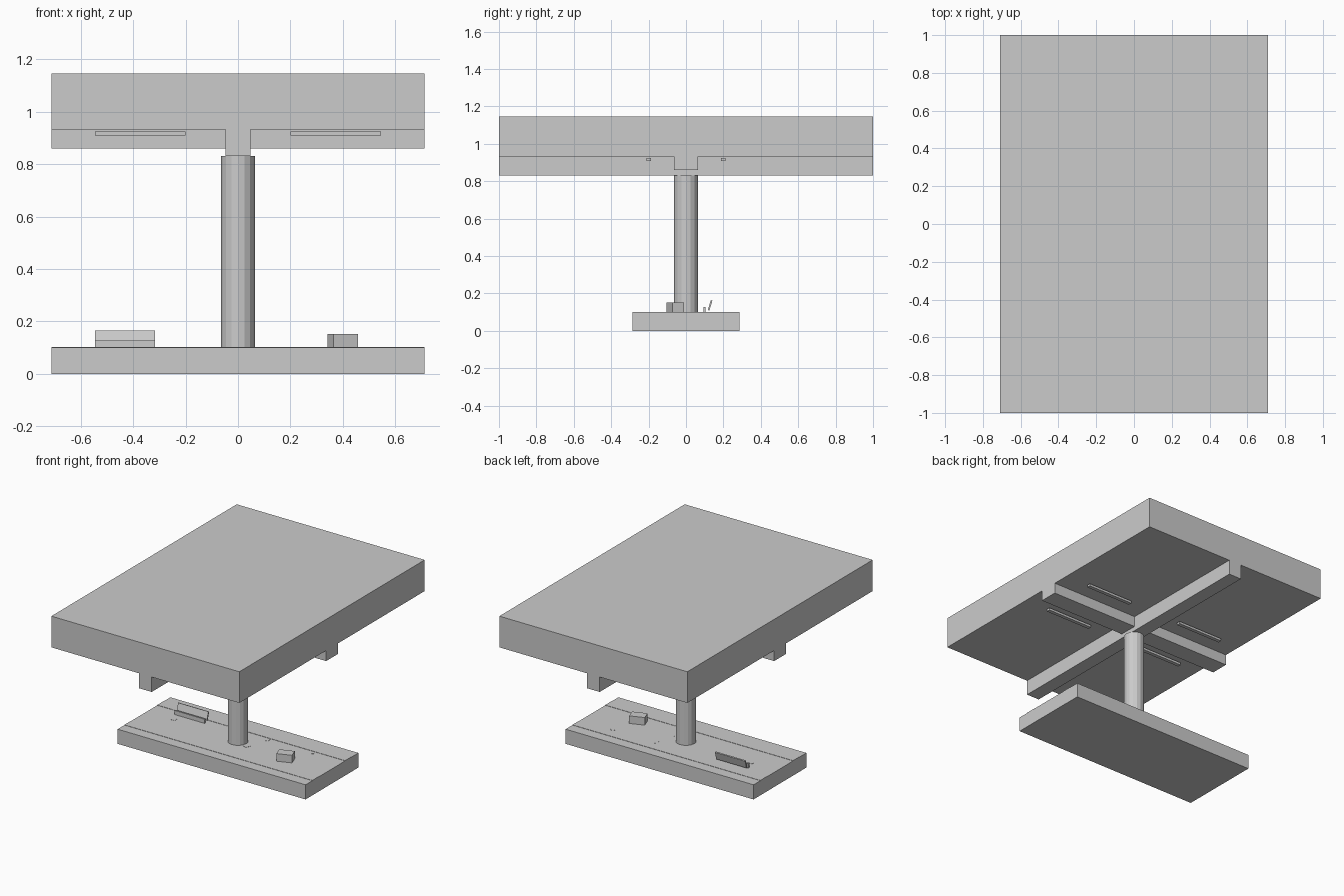
import bpy, math

if "Cube" in bpy.data.objects:
    bpy.data.objects.remove(bpy.data.objects["Cube"])

grey = bpy.data.materials.new("concrete_grey")
grey.diffuse_color = (0.6, 0.6, 0.6, 1)
grey.use_nodes = True
grey.node_tree.nodes["Principled BSDF"].inputs["Base Color"].default_value = grey.diffuse_color


def box(name, x, y, z, rot=(0, 0, 0)):
    """Box from (min, max) ranges, optionally turned about its centre."""
    bpy.ops.mesh.primitive_cube_add(
        size=1, location=[(r[0] + r[1]) / 2 for r in (x, y, z)], rotation=rot)
    ob = bpy.context.object
    ob.name = name
    for v in ob.data.vertices:
        for i, r in enumerate((x, y, z)):
            v.co[i] *= r[1] - r[0]
    ob.data.materials.append(grey)
    return ob


HX = 0.71  # half length along the platform

# platform slab
box("platform", (-HX, HX), (-0.285, 0.285), (0, 0.1))

# thin safety stripes along both platform edges
for s, side in ((-1, "front"), (1, "back")):
    y = sorted((s * 0.142, s * 0.212))
    box("safety_stripe_" + side, (-HX, HX), y, (0.0995, 0.102))

# central column
bpy.ops.mesh.primitive_cylinder_add(
    vertices=16, radius=0.064, depth=0.73, location=(0, 0, 0.465))
column = bpy.context.object
column.name = "column"
column.data.materials.append(grey)

# canopy with its two crossing beams
box("canopy", (-HX, HX), (-1, 1), (0.932, 1.145))
box("long_beam", (-0.048, 0.048), (-1, 1), (0.83, 0.932))
box("cross_beam", (-HX, HX), (-0.063, 0.063), (0.86, 0.932))

# strip lights under the canopy
for sx in (-1, 1):
    for sy in (-1, 1):
        box("strip_light", sorted((sx * 0.2, sx * 0.545)),
            (sy * 0.2 - 0.0125, sy * 0.2 + 0.0125), (0.908, 0.924))

# bench: low upright board and leaning back board
box("bench_front_board", (-0.545, -0.317), (0.093, 0.104), (0.1, 0.128))
box("bench_back_board", (-0.545, -0.317), (0.1245, 0.1335), (0.109, 0.165),
    rot=(math.radians(-17), 0, 0))

# crate standing at an angle
box("crate", (0.35, 0.45), (-0.09, -0.025), (0.1, 0.152),
    rot=(0, 0, math.radians(20)))

# flat scraps of paper on the platform
for i, (x, y) in enumerate([(-0.51, 0.03), (-0.15, -0.09), (0.09, -0.03),
                            (0.14, 0.12), (0.47, 0.12)]):
    box("paper_scrap", (x - 0.018, x + 0.018), (y - 0.012, y + 0.012),
        (0.0995, 0.1015), rot=(0, 0, 0.6 * i))
